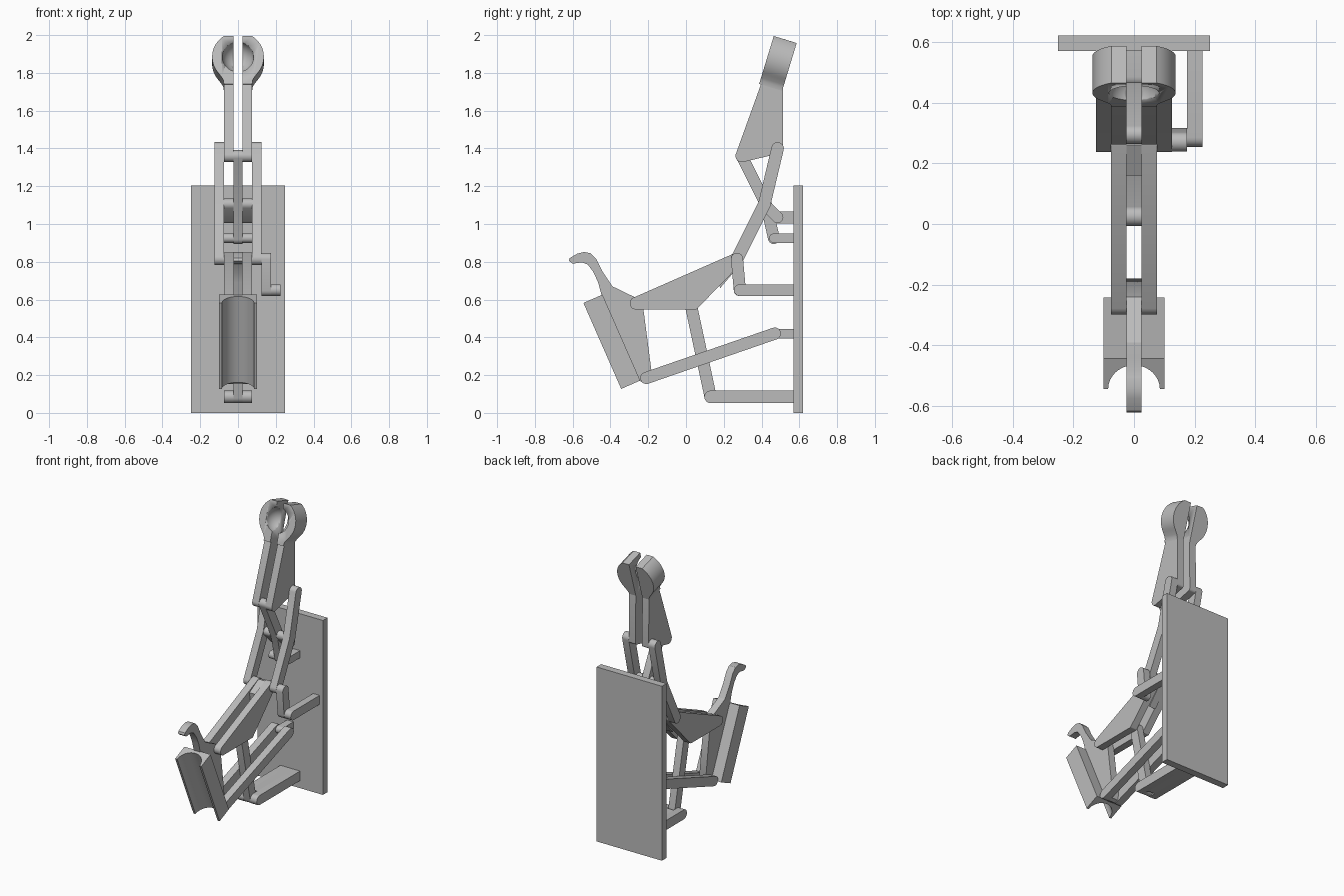
import bpy, bmesh
from math import sin, cos, pi, radians, atan2
from mathutils import Vector

if "Cube" in bpy.data.objects:
    bpy.data.objects.remove(bpy.data.objects["Cube"])

grey = bpy.data.materials.new("plain grey")
grey.use_nodes = True
grey.diffuse_color = (0.5, 0.5, 0.5, 1)
grey.node_tree.nodes["Principled BSDF"].inputs["Base Color"].default_value = (0.5, 0.5, 0.5, 1)

MIDDLE = [(-0.025, 0.025)]
INNER = [(-0.075, -0.025), (0.025, 0.075)]
OUTER = [(-0.125, -0.075), (0.075, 0.125)]
WIDE = [(-0.075, 0.075)]


def prism(bm, base, offset):
    """Closed solid swept from a planar loop of points along an offset."""
    lower = [bm.verts.new(p) for p in base]
    upper = [bm.verts.new(Vector(p) + Vector(offset)) for p in base]
    bm.faces.new(lower)
    bm.faces.new(upper[::-1])
    n = len(base)
    for i in range(n):
        j = (i + 1) % n
        bm.faces.new((lower[i], lower[j], upper[j], upper[i]))


def finish(name, bm):
    bmesh.ops.recalc_face_normals(bm, faces=bm.faces)
    mesh = bpy.data.meshes.new(name)
    bm.to_mesh(mesh)
    bm.free()
    mesh.materials.append(grey)
    ob = bpy.data.objects.new(name, mesh)
    bpy.context.collection.objects.link(ob)
    bpy.ops.object.select_all(action='DESELECT')
    ob.select_set(True)
    bpy.context.view_layer.objects.active = ob
    bpy.ops.object.shade_smooth_by_angle(angle=radians(30))
    return ob


def plates(name, outline, spans):
    """Side profile (y, z) given thickness over each x span."""
    bm = bmesh.new()
    for a, b in spans:
        prism(bm, [(a, y, z) for y, z in outline], (b - a, 0, 0))
    return finish(name, bm)


def arc(c, r, a0, a1, n=12):
    return [(c[0] + r * cos(a0 + (a1 - a0) * i / n),
             c[1] + r * sin(a0 + (a1 - a0) * i / n)) for i in range(n + 1)]


def bar(path, r=0.032, flat_end=False):
    """Outline of a round-ended bar along two or three points."""
    pts = [Vector(p) for p in path]
    first, last = pts[1] - pts[0], pts[-1] - pts[-2]
    a, b = atan2(first.y, first.x), atan2(last.y, last.x)
    out = arc(pts[0], r, a + pi / 2, a + 3 * pi / 2)
    mid_n = [Vector((-sin((a + b) / 2), cos((a + b) / 2))) * r for _ in pts[1:-1]]
    out += [tuple(p - n) for p, n in zip(pts[1:-1], mid_n)]
    if flat_end:
        n = Vector((-sin(b), cos(b))) * r
        out += [tuple(pts[-1] - n), tuple(pts[-1] + n)]
    else:
        out += arc(pts[-1], r, b - pi / 2, b + pi / 2)
    out += [tuple(p + n) for p, n in zip(pts[1:-1], mid_n)]
    return out


def rounded(corners):
    """Convex counter-clockwise outline whose (y, z, r) corners are discs."""
    out = []
    n = len(corners)
    for i, (y, z, r) in enumerate(corners):
        py, pz, _ = corners[i - 1]
        ny, nz, _ = corners[(i + 1) % n]
        a0 = atan2(z - pz, y - py) - pi / 2
        a1 = atan2(nz - z, ny - y) - pi / 2
        out += arc((y, z), r, a0, a0 + (a1 - a0) % (2 * pi), 8)
    return out


# Pivots (y, z)
WALL = 0.575
heel, rocker_top = (0.13, 0.085), (0.025, 0.575)
toe, low_pivot = (-0.21, 0.185), (0.47, 0.42)
knee, crank_foot = (0.27, 0.815), (0.285, 0.65)
shoulder, cross = (0.485, 1.40), (0.415, 1.105)
neck, neck_foot = (0.295, 1.36), (0.465, 0.925)
short_foot = (0.485, 1.035)

# Back plate and the brackets fixed to it
plates("back_plate", [(0.57, 0), (0.62, 0), (0.62, 1.205), (0.57, 1.205)], [(-0.25, 0.25)])
plates("lower_bracket_fork", bar([heel, (WALL, 0.085)], 0.033, True), INNER)
plates("lower_bracket_core", [(0.17, 0.052), (WALL, 0.052), (WALL, 0.118), (0.17, 0.118)], MIDDLE)
plates("link_bracket", bar([low_pivot, (WALL, 0.42)], 0.025, True), MIDDLE)
plates("crank_bracket", bar([crank_foot, (WALL, 0.65)], 0.031, True), [(0.175, 0.225)])
plates("neck_bracket", bar([neck_foot, (WALL, 0.925)], 0.025, True), WIDE)
plates("short_link_bracket", bar([short_foot, (WALL, 1.035)], 0.032, True), MIDDLE)

# Moving bars
plates("rocker", bar([heel, rocker_top]), MIDDLE)
plates("lower_link", bar([toe, low_pivot]), INNER)
plates("crank", bar([crank_foot, knee]), [(0.125, 0.175)])
plates("long_link", bar([knee, cross, shoulder], 0.033), OUTER)
plates("neck_link", bar([neck, (0.425, 1.1), neck_foot], 0.031), MIDDLE)
plates("short_link", bar([cross, short_foot], 0.03), INNER)

# Three-cornered arm with a filled slot near the knee
plates("arm", rounded([(-0.265, 0.58, 0.033), (0.05, 0.557, 0.01), (0.27, 0.815, 0.033)]), INNER)
plates("arm_core", [(0.16, 0.79), (0.26, 0.845), (0.295, 0.835), (0.3, 0.8), (0.18, 0.66)], MIDDLE)

# Hooked end plate
hook = [(-0.62, 0.805), (-0.615, 0.82), (-0.575, 0.843), (-0.54, 0.852), (-0.505, 0.845),
        (-0.475, 0.815), (-0.44, 0.745), (-0.39, 0.67), (-0.27, 0.612), (-0.24, 0.595),
        (-0.225, 0.545), (-0.18, 0.2), (-0.19, 0.165), (-0.215, 0.155), (-0.255, 0.175),
        (-0.445, 0.615), (-0.465, 0.69), (-0.49, 0.745), (-0.52, 0.785), (-0.55, 0.797),
        (-0.6, 0.79)]
plates("hooked_end", hook, MIDDLE)

# Tilted trough with a half-round channel
down = Vector((0, 0.2, -0.455))
back = Vector((0, 0.915, 0.402))
corner = Vector((0, -0.543, 0.582))
section = [(-0.1, 0), (-0.1, 0.11), (0.1, 0.11), (0.1, 0)] + arc((0, 0), 0.085, 0, pi, 24)
bm = bmesh.new()
prism(bm, [corner + Vector((x, 0, 0)) + back * d for x, d in section], down)
finish("trough", bm)

# Head: two side plates carrying a split drum with a round socket
plates("head_sides", rounded([(0.295, 1.36, 0.033), (0.5, 1.39, 0.015),
                              (0.5, 1.76, 0.012), (0.417, 1.76, 0.012)]), INNER)
axis = Vector((0, 0.957, -0.292))
up = Vector((0, 0.292, 0.957))
centre = Vector((0, 0.431, 1.885))
half = [(0.025, -0.15), (0.025, 0.115)] + arc((0, 0), 0.137, radians(57), radians(-42), 16)
half += [(0.085, -0.115), (0.077, -0.13), (0.075, -0.15)]
bm = bmesh.new()
for side in (-1, 1):
    prism(bm, [centre + Vector((side * x, 0, 0)) + up * v for x, v in half], axis * 0.127)
drum = finish("head_drum", bm)

bm = bmesh.new()
bmesh.ops.create_uvsphere(bm, u_segments=32, v_segments=16, radius=0.083)
bmesh.ops.translate(bm, verts=bm.verts, vec=centre)
cutter = finish("socket_cutter", bm)
cutter.hide_render = True
mod = drum.modifiers.new("socket", 'BOOLEAN')
mod.operation, mod.solver, mod.object = 'DIFFERENCE', 'EXACT', cutter
bpy.context.view_layer.objects.active = drum
bpy.ops.object.modifier_apply(modifier=mod.name)
bpy.data.objects.remove(cutter)
